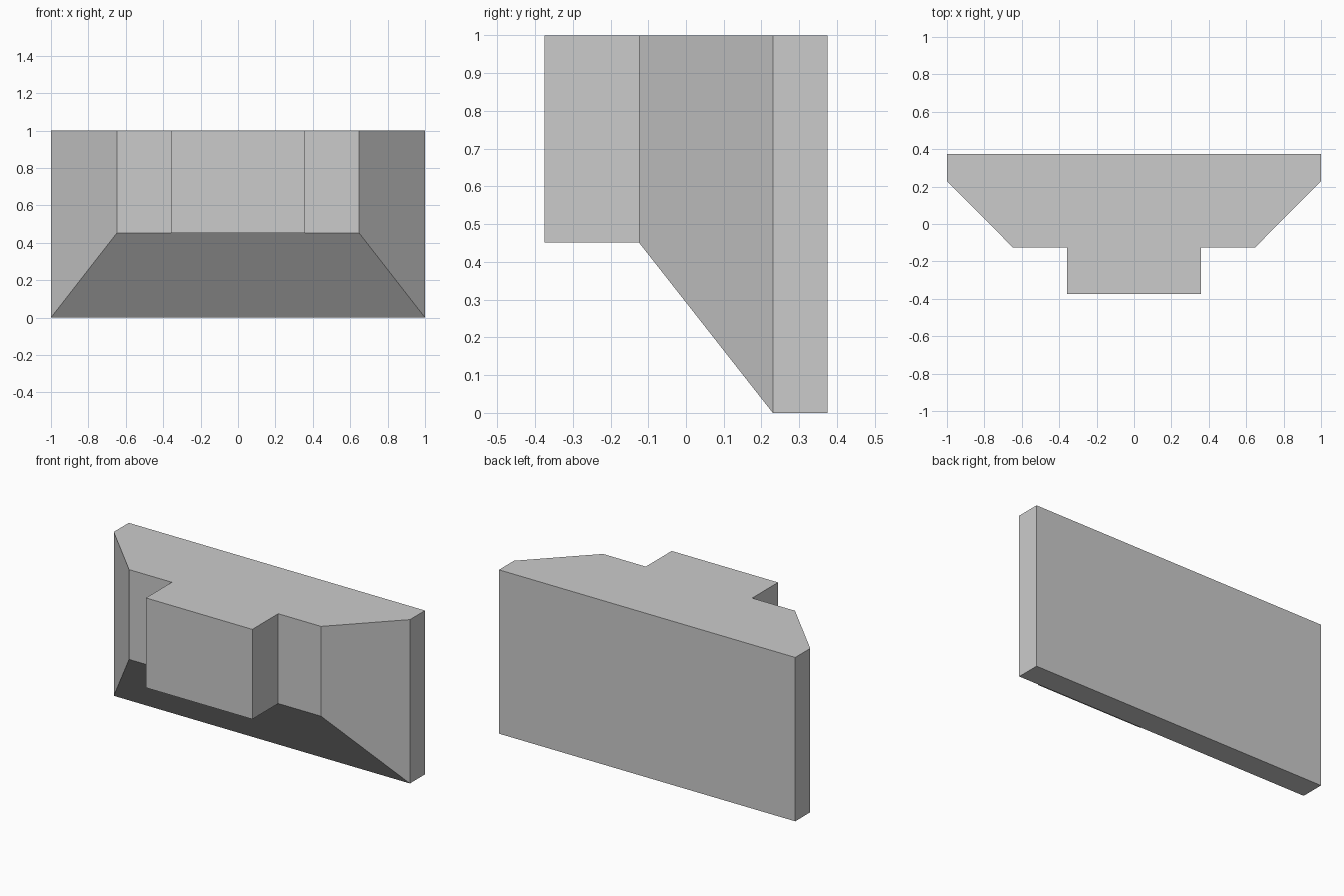
import bpy, bmesh

if "Cube" in bpy.data.objects:
    bpy.data.objects.remove(bpy.data.objects["Cube"])


def loft(name, sections):
    """Skin a row of upright rectangles (y, half width, bottom) whose tops all sit at z = 1."""
    bm = bmesh.new()
    rings = [[bm.verts.new(p) for p in ((-w, y, z), (w, y, z), (w, y, 1), (-w, y, 1))]
             for y, w, z in sections]
    for a, b in zip(rings, rings[1:]):
        for i in range(4):
            j = (i + 1) % 4
            bm.faces.new((a[i], a[j], b[j], b[i]))
    bm.faces.new(rings[0])
    bm.faces.new(rings[-1])
    bmesh.ops.recalc_face_normals(bm, faces=bm.faces)
    mesh = bpy.data.meshes.new(name)
    bm.to_mesh(mesh)
    bm.free()
    obj = bpy.data.objects.new(name, mesh)
    bpy.context.collection.objects.link(obj)
    return obj


# Wide back slab that tapers on the sides and underside towards the front
loft("tapered_body", [(-0.125, 0.648, 0.452), (0.23, 1.0, 0.0), (0.375, 1.0, 0.0)])

# Box projecting from the front face
loft("front_block", [(-0.375, 0.359, 0.452), (-0.125, 0.359, 0.452)])
